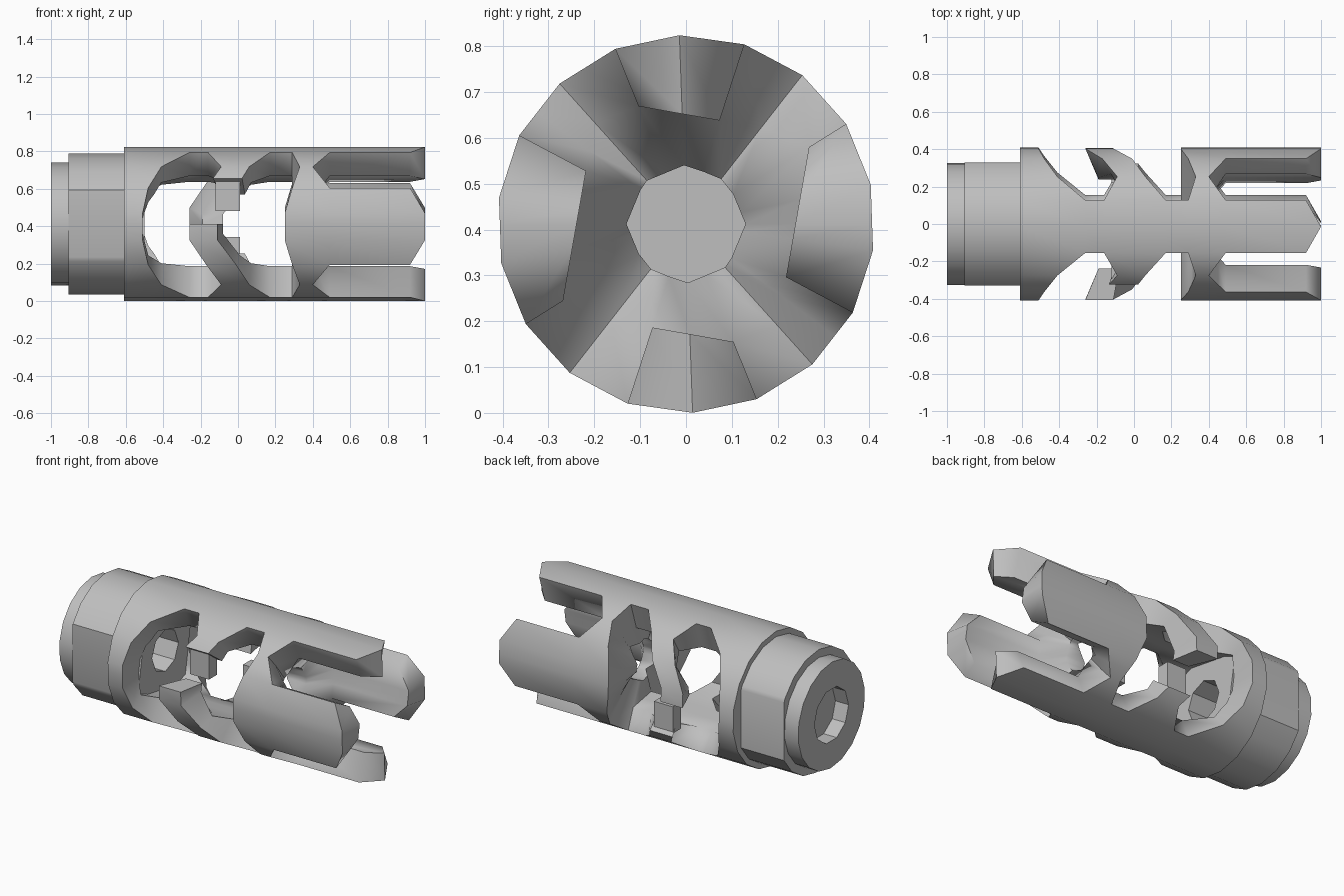
import bpy, bmesh, math

cube = bpy.data.objects.get("Cube")
if cube:
    bpy.data.objects.remove(cube, do_unlink=True)

C = 0.412  # height of the long axis
R = 0.412  # radius of the sleeve

steel = bpy.data.materials.new("plain_grey_metal")
steel.use_nodes = True
GREY = (0.52, 0.52, 0.52, 1)
steel.diffuse_color = GREY
steel.node_tree.nodes["Principled BSDF"].inputs["Base Color"].default_value = GREY


def polar(x, r, deg):
    a = math.radians(deg)
    return (x, r * math.cos(a), C + r * math.sin(a))


def ring(x, r, sides=18, start=12):
    return [polar(x, r, start + 360 * i / sides) for i in range(sides)]


def finish(name, bm):
    bmesh.ops.recalc_face_normals(bm, faces=bm.faces)
    mesh = bpy.data.meshes.new(name)
    bm.to_mesh(mesh)
    bm.free()
    mesh.materials.append(steel)
    ob = bpy.data.objects.new(name, mesh)
    bpy.context.collection.objects.link(ob)
    return ob


def loft(name, rings):
    """Closed skin through rings of matching points."""
    bm = bmesh.new()
    rows = [[bm.verts.new(p) for p in r] for r in rings]
    n = len(rows[0])
    for a, b in zip(rows, rows[1:]):
        for i in range(n):
            bm.faces.new((a[i], a[(i + 1) % n], b[(i + 1) % n], b[i]))
    bm.faces.new(rows[0])
    bm.faces.new(rows[-1])
    return finish(name, bm)


def box(name, x0, x1, y0, y1, z0, z1, s=1):
    return loft(name, [[(x, s * y, C + s * z) for y, z in
                        ((y0, z0), (y1, z0), (y1, z1), (y0, z1))]
                       for x in (x0, x1)])


def select(ob):
    bpy.ops.object.select_all(action="DESELECT")
    ob.select_set(True)
    bpy.context.view_layer.objects.active = ob


def cut(ob, cutter):
    cutter.hide_render = True
    mod = ob.modifiers.new("cut", "BOOLEAN")
    mod.operation = "DIFFERENCE"
    mod.solver = "EXACT"
    mod.object = cutter
    select(ob)
    bpy.ops.object.modifier_apply(modifier=mod.name)
    bpy.data.objects.remove(cutter, do_unlink=True)


# Sleeve outline along x at five angles, from the middle of a bar to the side:
# rear, window, vane, window, wall, prong root, tip
STATIONS = [
    (-.61, -.26, -.16, .17, .29, .49, 1),
    (-.61, -.26, -.16, .17, .29, .49, .92),
    (-.61, -.41, -.09, .06, .33, .40, .92),
    (-.61, -.48, -.17, -.01, .29, .49, .92),
    (-.61, -.51, -.26, -.11, .25, .49, 1),
]
VANE_LEAN = {2: .07, 3: .03}  # shift of the vane's inner edges


def from_bar(a):
    return min(80, abs(a % 180 - 92))


def station(a, k):
    t = from_bar(a) / 20
    i = min(3, int(t))
    return STATIONS[i][k] + (STATIONS[i + 1][k] - STATIONS[i][k]) * (t - i)


def flat_radius(a, apothem, sides, start):
    step = 360 / sides
    return apothem / math.cos(math.radians((a - start) % step - step / 2))


def sleeve_point(a, k, layer):
    """Layer 0 is the bore, 1 the square chamber, 2 the outer skin."""
    x = station(a, k)
    if layer == 2:
        return polar(x, flat_radius(a, R * math.cos(math.radians(10)), 18, 12), a)
    if layer == 1:
        x += VANE_LEAN.get(k, 0) * max(0, from_bar(a) - 20) / 60
        return polar(x, flat_radius(a, .235, 4, 35), a)
    return polar(min(x, .38), flat_radius(a, .12, 8, 0), a)


def is_solid(a, b, seg):
    bar = max(from_bar(a), from_bar(b)) <= 20
    side = min(from_bar(a), from_bar(b)) >= 60
    if seg in (1, 3):
        return bar
    if seg == 2:
        return not (143 <= a and b <= 180 or a >= 323)
    if seg == 5:
        return bar or side
    return True


def build_sleeve():
    cells = []
    angles = sorted([12 + 20 * i for i in range(18)] + [0, 143, 180, 323, 360])
    for a, b in zip(angles, angles[1:]):
        for seg in range(6):
            if is_solid(a, b, seg):
                for layer in ((0, 1) if seg == 4 else (1,)):
                    cells.append([sleeve_point(d, k, l) for d in (a, b)
                                  for k in (seg, seg + 1)
                                  for l in (layer, layer + 1)])
    # Keep only the faces that are not shared by two cells
    skin = {}
    sides = ((0, 1, 3, 2), (4, 5, 7, 6), (0, 1, 5, 4),
             (2, 3, 7, 6), (0, 2, 6, 4), (1, 3, 7, 5))
    for cell in cells:
        pts = [tuple(round(v, 5) + 0.0 for v in p) for p in cell]
        for side in sides:
            face = [pts[i] for i in side]
            key = frozenset(face)
            if key in skin:
                del skin[key]
            else:
                skin[key] = face
    bm = bmesh.new()
    corners = {p for face in skin.values() for p in face}
    verts = {p: bm.verts.new(p) for p in sorted(corners)}
    for face in skin.values():
        bm.faces.new([verts[p] for p in face])
    return finish("slotted_sleeve", bm)


def bore_cutter():
    return loft("cutter", [ring(-.82, .13, 8, 0), ring(-.4, .13, 8, 0)])


sleeve = build_sleeve()

# Rear wall of the chamber, with the bore running on into the collar
chamber_end = loft("chamber_end", [ring(-.6, .33, 4, 35), ring(-.5, .33, 4, 35)])
cut(chamber_end, bore_cutter())

# Short tab where half of each vane is missing
for s, side in ((1, "front"), (-1, "back")):
    box(side + "_vane_tab", -.12, .01, -.3, -.22, .07, .235, s)

# Collar with two wrench flats
collar = loft("wrench_collar", [ring(-.905, .378), ring(-.6, .378)])
for s in (1, -1):
    cut(collar, box("cutter", -1.2, -.61, -.6, -.33, -.6, .6, s))
cut(collar, bore_cutter())

# Rear stub with a blind socket
stub = loft("rear_stub", [ring(-1, .328), ring(-.9, .328)])
cut(stub, loft("cutter", [ring(-1.1, .168, 10, 0), ring(-.91, .168, 10, 0)]))

for ob in (sleeve, collar, stub):
    select(ob)
    bpy.ops.object.shade_smooth_by_angle(angle=math.radians(60 if ob == sleeve else 30))
